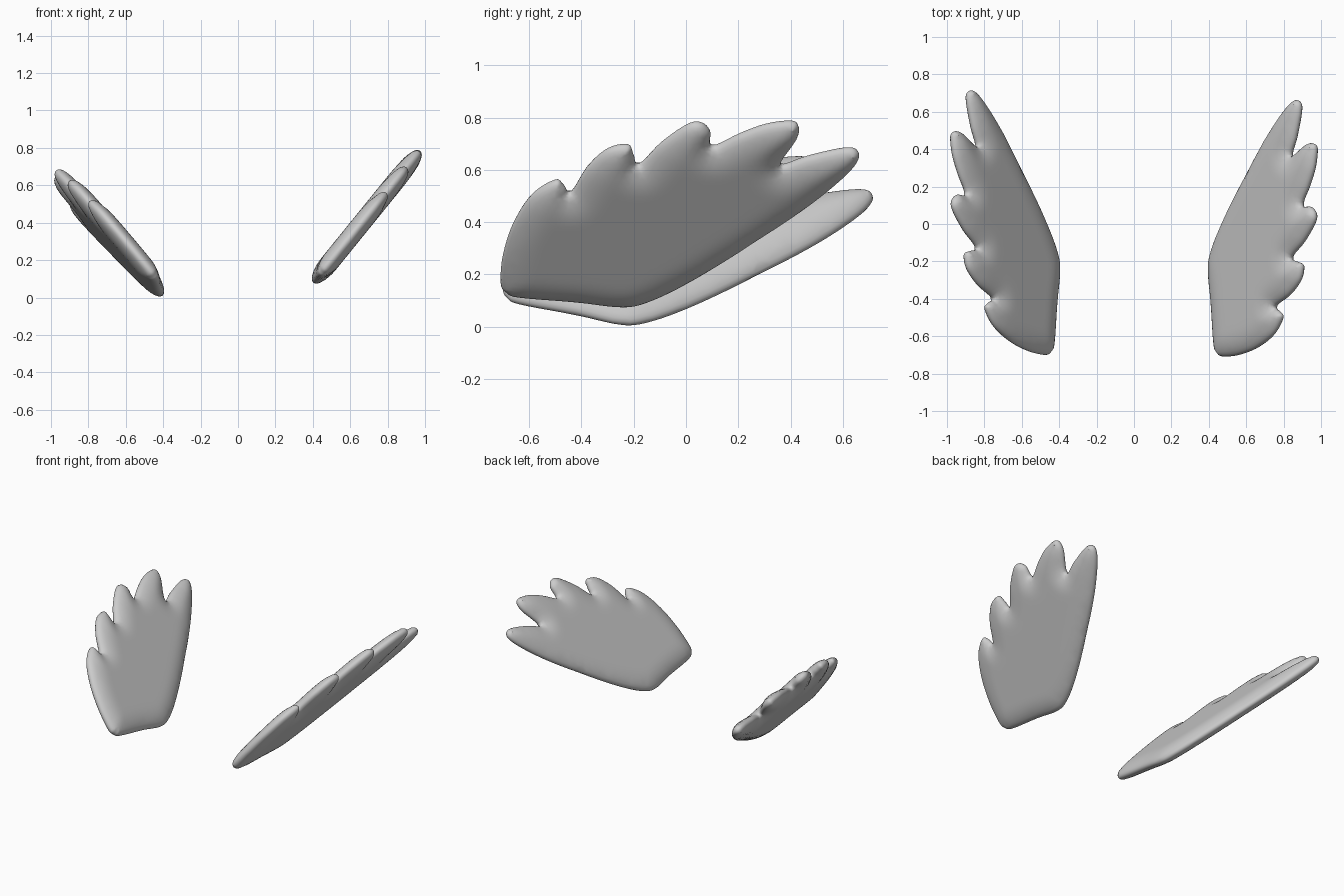
import bpy, bmesh, math
from mathutils import Vector, Matrix
from mathutils.geometry import delaunay_2d_cdt, intersect_point_line

if "Cube" in bpy.data.objects:
    bpy.data.objects.remove(bpy.data.objects["Cube"])

LEAN = 0.81                      # sideways lean of the wing per unit of height
STRETCH = math.hypot(1, LEAN)    # in-plane length per unit of height
HALF_THICK, ROUNDING = 0.05, 0.13

# Wing outline (y, z): front edge, five feathers, then the lower edge
OUTLINE = [(-.71, .17), (-.70, .28), (-.66, .40), (-.59, .505), (-.50, .56), (-.465, .54), (-.44, .515),
           (-.38, .61), (-.30, .68), (-.22, .695), (-.20, .66), (-.18, .62),
           (-.10, .70), (0, .77), (.055, .78), (.093, .75), (.10, .69),
           (.20, .735), (.30, .772), (.395, .785), (.43, .77), (.425, .72), (.36, .62),
           (.46, .65), (.59, .68), (.65, .677), (.66, .64), (.60, .57), (.45, .45),
           (.20, .285), (0, .165), (-.15, .095), (-.25, .078), (-.42, .097), (-.64, .115), (-.69, .135)]


def smooth_loop(points, steps):
    """Closed Catmull-Rom curve in the plane of the wing."""
    p = [Vector((y, z * STRETCH)) for y, z in points]
    n, out = len(p), []
    for i in range(n):
        a, b, c, d = p[i - 1], p[i], p[(i + 1) % n], p[(i + 2) % n]
        for k in range(steps):
            t = k / steps
            out.append(0.5 * (2 * b + (c - a) * t + (2 * a - 5 * b + 4 * c - d) * t * t
                              + (3 * b - a - 3 * c + d) * t ** 3))
    return out


def edge_distance(p, loop):
    best = 9.0
    for i, b in enumerate(loop):
        a = loop[i - 1]
        t = max(0, min(1, (p - a).dot(b - a) / (b - a).length_squared))
        best = min(best, (p - a - (b - a) * t).length)
    return best


def build_wing_mesh():
    loop = smooth_loop(OUTLINE, 5)
    n = len(loop)
    pts = list(loop)
    # rings close to the rim keep the edge round
    for off in (0.003, 0.011, 0.024):
        for i in range(n):
            d = (loop[(i + 1) % n] - loop[i - 1]).normalized()
            q = loop[i] + Vector((d.y, -d.x)) * off
            if edge_distance(q, loop) > 0.9 * off:
                pts.append(q)
    # regular points across the inside
    step = 0.025
    for i in range(60):
        for j in range(44):
            q = Vector((-0.74 + step * (i + 0.5 * (j % 2)), 0.08 + step * j))
            if edge_distance(q, loop) > 0.034:
                pts.append(q)
    verts, _, faces = delaunay_2d_cdt(pts, [], [list(range(n))], 1, 1e-6)[:3]

    bm = bmesh.new()
    normal = Vector((1, 0, -LEAN)) / STRETCH
    top, bottom = [], []
    for v in verts:
        d = edge_distance(v, loop)
        z = v.y / STRETCH
        base = Vector((0.42 + LEAN * (z - 0.10), v.x, z))
        h = HALF_THICK * math.sqrt(max(0, 1 - (1 - min(d / ROUNDING, 1)) ** 2))
        if d < 1e-5:
            top.append(bm.verts.new(base))
            bottom.append(top[-1])
        else:
            top.append(bm.verts.new(base + normal * h))
            bottom.append(bm.verts.new(base - normal * h))
    for f in faces:
        bm.faces.new([top[i] for i in f])
        bm.faces.new([bottom[i] for i in reversed(f)])
    # soften the creases between feathers
    inner = [v for v in bm.verts if not any(len(set(map(lambda w: w.co.z, e.verts))) == 0 for e in v.link_edges)]
    for _ in range(2):
        bmesh.ops.smooth_vert(bm, verts=inner, factor=0.25, use_axis_x=True, use_axis_y=True, use_axis_z=True)
    bmesh.ops.recalc_face_normals(bm, faces=bm.faces)
    for f in bm.faces:
        f.smooth = True
    mesh = bpy.data.meshes.new("wing")
    bm.to_mesh(mesh)
    bm.free()
    return mesh


grey = bpy.data.materials.new("soft grey")
grey.diffuse_color = (0.6, 0.6, 0.6, 1)
grey.use_nodes = True
grey.node_tree.nodes["Principled BSDF"].inputs["Base Color"].default_value = grey.diffuse_color

right = build_wing_mesh()
right.materials.append(grey)
left = right.copy()

# The other wing is mirrored and tipped slightly backwards
left.transform(Matrix.Translation((0, -0.013, -0.092)) @ Matrix.Rotation(-0.105, 4, 'X')
               @ Matrix.Scale(-1, 4, (1, 0, 0)))
left.flip_normals()

for name, mesh in (("right_wing", right), ("left_wing", left)):
    bpy.context.collection.objects.link(bpy.data.objects.new(name, mesh))
